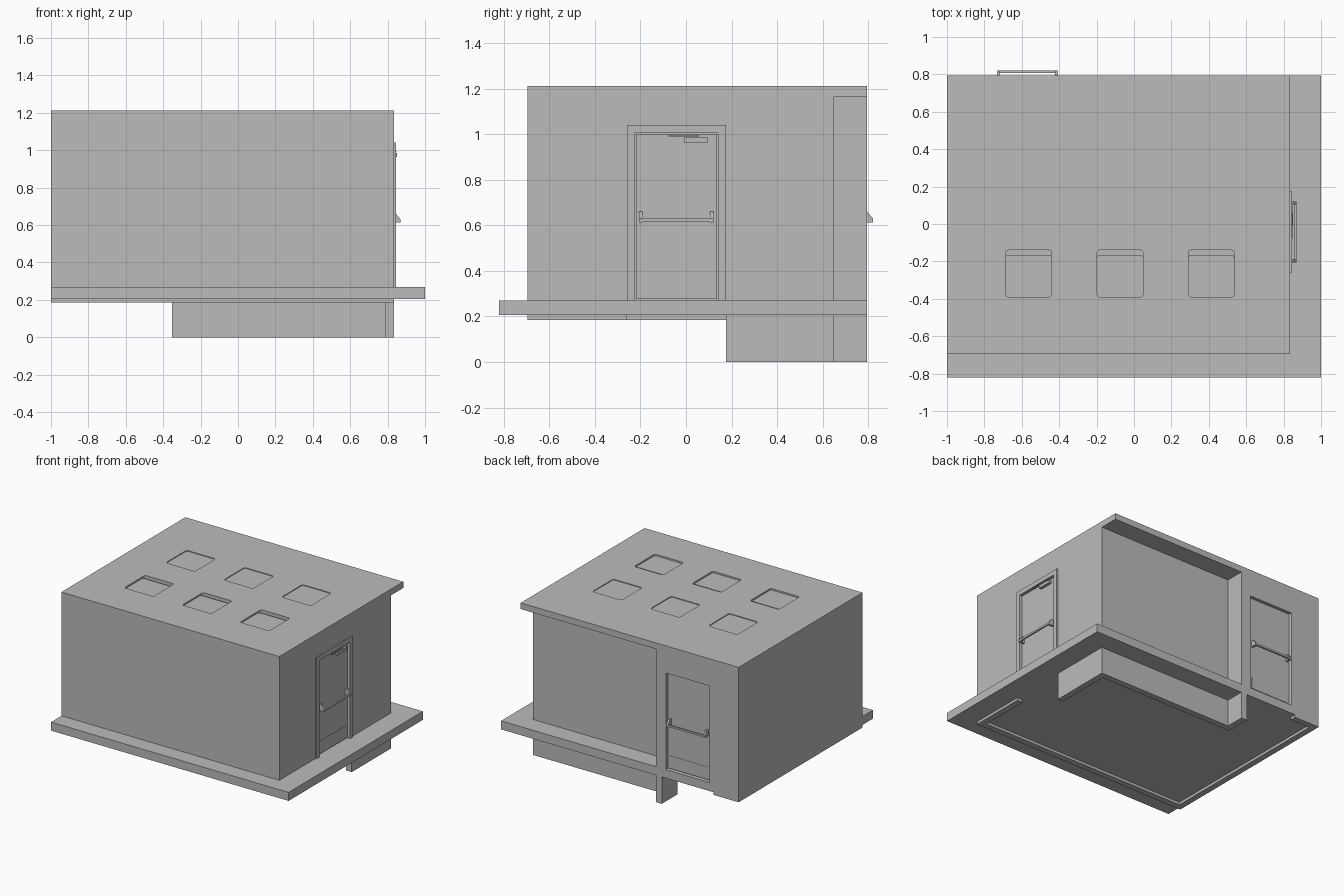
import bpy, bmesh
from mathutils import Vector

cube = bpy.data.objects.get("Cube")
if cube:
    bpy.data.objects.remove(cube, do_unlink=True)

GREY = (0.5, 0.5, 0.5, 1)
mat = bpy.data.materials.new("plain_grey")
mat.use_nodes = True
mat.diffuse_color = GREY
bsdf = mat.node_tree.nodes["Principled BSDF"]
bsdf.inputs["Base Color"].default_value = GREY
bsdf.inputs["Roughness"].default_value = 0.8


def finish(name, bm):
    bmesh.ops.recalc_face_normals(bm, faces=bm.faces)
    mesh = bpy.data.meshes.new(name)
    bm.to_mesh(mesh)
    bm.free()
    mesh.materials.append(mat)
    ob = bpy.data.objects.new(name, mesh)
    bpy.context.collection.objects.link(ob)
    return ob


def box(name, x, y, z, radius=0):
    """Box from (min, max) ranges, with optional rounded upright edges."""
    bm = bmesh.new()
    bmesh.ops.create_cube(bm, size=1)
    for v in bm.verts:
        v.co = Vector([(r[0] + r[1]) / 2 + c * (r[1] - r[0])
                       for c, r in zip(v.co, (x, y, z))])
    if radius:
        upright = [e for e in bm.edges
                   if abs(e.verts[0].co.z - e.verts[1].co.z) > 0.001]
        bmesh.ops.bevel(bm, geom=upright, offset=radius, segments=3,
                        profile=0.5, affect='EDGES')
    return finish(name, bm)


# Main levels and plan lines
T = 0.047
LEFT, RIGHT, FRONT, BACK, RECESS = -1.0, 0.835, -0.695, 0.795, 0.65
BASE, SLAB, FLOOR, CEIL, TOP = 0.185, 0.205, 0.27, 1.165, 1.212
DOOR_HALF, DOOR_TOP = 0.2175, 1.04
SIDE_DOOR, BACK_DOOR = -0.0425, -0.57
COLUMN = (BACK_DOOR + DOOR_HALF, -0.303)

box("floor_slab", (-1, 1), (-0.82, BACK), (SLAB, FLOOR))


# Walls stand on the slab, with a short rim continuing under it
def wall(name, x, y, bottom=BASE):
    box(name, x, y, (FLOOR, CEIL))
    box(name + "_footing", x, y, (bottom, SLAB))


side_x = (RIGHT - T, RIGHT)
back_y = (BACK - T, BACK)
wall("front_wall", (LEFT, RIGHT), (FRONT, FRONT + T))
wall("left_wall", (LEFT, LEFT + T), (FRONT + T, BACK - T))
wall("back_wall", (LEFT, BACK_DOOR - DOOR_HALF), back_y)
wall("side_wall_front", side_x, (FRONT + T, SIDE_DOOR - DOOR_HALF))
wall("side_wall_back", side_x, (SIDE_DOOR + DOOR_HALF, RECESS - T), 0)
wall("recessed_wall", (COLUMN[1], RIGHT), (RECESS - T, RECESS), 0)
wall("corner_column", COLUMN, (RECESS - T, BACK), 0)
box("side_lintel", side_x, (SIDE_DOOR - DOOR_HALF, SIDE_DOOR + DOOR_HALF),
    (DOOR_TOP, CEIL))
box("back_lintel", (BACK_DOOR - DOOR_HALF, BACK_DOOR + DOOR_HALF), back_y,
    (DOOR_TOP, CEIL))

# Roof with six rounded skylight openings
roof = box("roof", (LEFT, RIGHT), (FRONT, BACK), (CEIL, TOP))
for row, (y0, y1, gap, drop) in enumerate(((-0.39, -0.14, 0.025, 0.012),
                                           (0.11, 0.36, 0, 0.006))):
    for col in range(3):
        x0 = -0.685 + col * 0.488
        x = (x0, x0 + 0.245)
        cutter = box("skylight_cutter", x, (y0, y1), (CEIL - 0.1, TOP + 0.1), 0.015)
        mod = roof.modifiers.new("opening", 'BOOLEAN')
        mod.operation, mod.solver, mod.object = 'DIFFERENCE', 'EXACT', cutter
        bpy.context.view_layer.objects.active = roof
        bpy.ops.object.modifier_apply(modifier=mod.name)
        bpy.data.objects.remove(cutter, do_unlink=True)
        # The front row of panes stands ajar, leaving a slot behind
        box(f"skylight_pane_{row}_{col}", x, (y0, y1 - gap),
            (CEIL + 0.01, TOP - drop), 0.014)


# Doors: u runs along the wall, n points out of it
def door(name, to_world, closer):
    def part(label, u, n, z):
        a, b = to_world(u[0], n[0]), to_world(u[1], n[1])
        box(f"{name}_{label}", *[tuple(sorted(p)) for p in zip(a, b)], z)

    for side, s in (("near", -1), ("far", 1)):
        part(f"jamb_{side}", (s * 0.183, s * DOOR_HALF), (-0.06, 0), (FLOOR, DOOR_TOP))
        # Wedge-shaped bracket at each end of the push bar
        bm = bmesh.new()
        profile = ((-0.02, 0.66), (0, 0.66), (0.025, 0.63),
                   (0.025, 0.613), (0.008, 0.613), (-0.02, 0.613))
        rings = [[bm.verts.new((*to_world(s * u, n), z)) for n, z in profile]
                 for u in (0.148, 0.163)]
        bm.faces.new(rings[0])
        bm.faces.new(rings[1])
        for i in range(len(profile)):
            j = (i + 1) % len(profile)
            bm.faces.new((rings[0][i], rings[0][j], rings[1][j], rings[1][i]))
        finish(f"{name}_bar_bracket_{side}", bm)
    part("head", (-0.183, 0.183), (-0.06, 0), (1.005, DOOR_TOP))
    part("leaf", (-0.178, 0.178), (-0.04, -0.018), (0.277, 1.0))
    part("kick_plate", (-0.16, 0.16), (-0.018, -0.016), (0.285, 0.375))
    part("push_bar", (-0.163, 0.163), (0.013, 0.025), (0.615, 0.629))
    if closer:
        part("closer_body", (0.033, 0.138), (-0.018, 0.004), (0.963, 0.986))
        part("closer_arm", (-0.035, 0.1), (-0.008, 0.002), (0.99, 0.997))


door("side_door", lambda u, n: (RIGHT + 0.01 + n, SIDE_DOOR + u), True)
door("back_door", lambda u, n: (BACK_DOOR - u, BACK + n), False)
